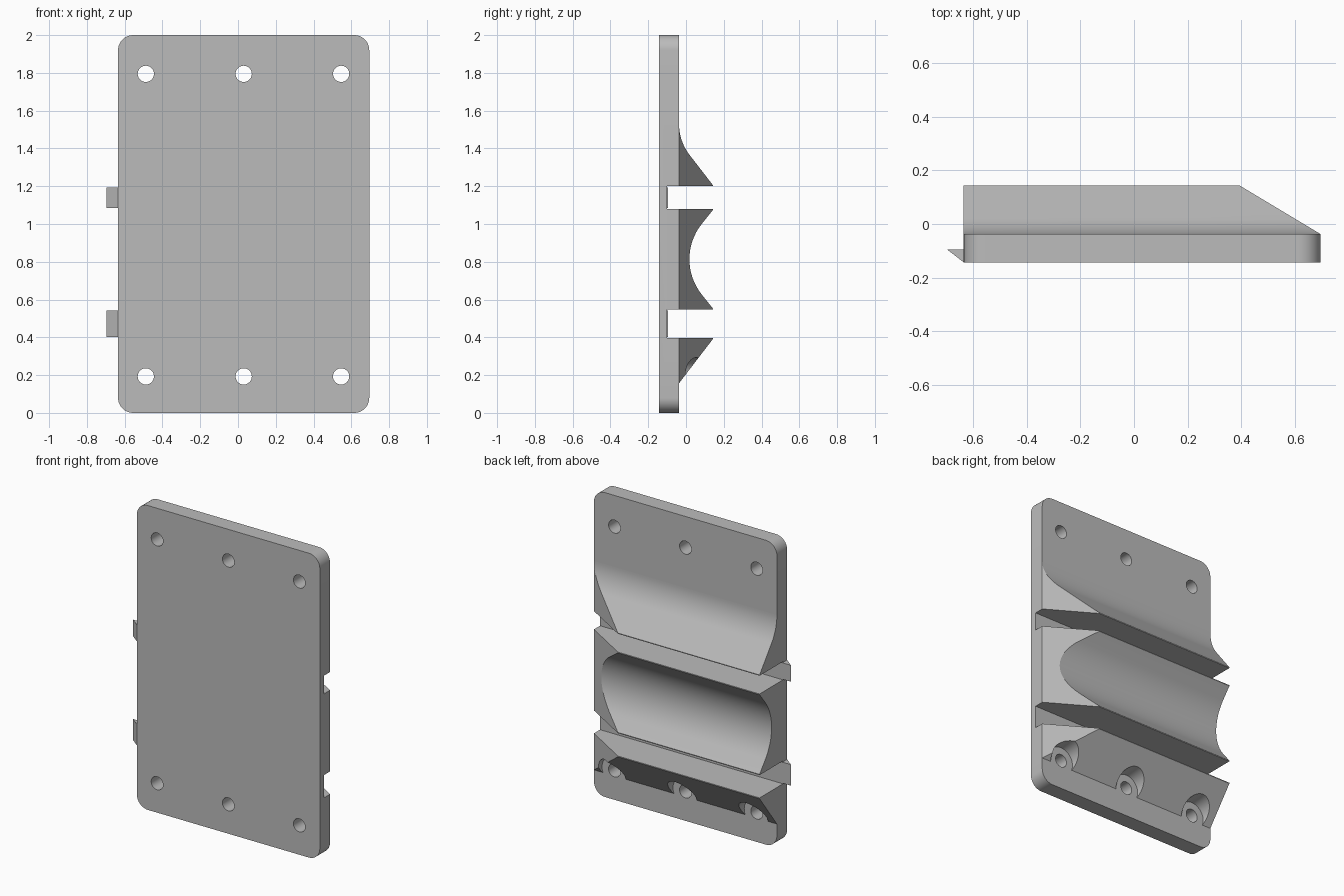
import bpy, bmesh, math
from mathutils import Matrix, Vector

if "Cube" in bpy.data.objects:
    bpy.data.objects.remove(bpy.data.objects["Cube"], do_unlink=True)

LEFT, RIGHT = -0.635, 0.695          # plate ends along x
FRONT, FACE, TIP = -0.143, -0.037, 0.143   # plate front, plate back, rail tips
FLOOR = -0.10                        # slot floor
SLOTS = [(0.397, 0.547), (1.08, 1.2)]
HOLE_X, HOLE_Z = (-0.488, 0.03, 0.546), (0.193, 1.795)

grey = bpy.data.materials.new("plain grey")
grey.use_nodes = True
grey.diffuse_color = (0.5, 0.5, 0.5, 1)
grey.node_tree.nodes["Principled BSDF"].inputs["Base Color"].default_value = (0.5, 0.5, 0.5, 1)


def prism(name, points, direction):
    """Extrude a closed 3D outline along a vector."""
    bm = bmesh.new()
    face = bm.faces.new([bm.verts.new(p) for p in points])
    moved = bmesh.ops.extrude_face_region(bm, geom=[face])["geom"]
    verts = [g for g in moved if isinstance(g, bmesh.types.BMVert)]
    bmesh.ops.translate(bm, verts=verts, vec=Vector(direction))
    return finish(name, bm)


def finish(name, bm):
    bmesh.ops.recalc_face_normals(bm, faces=bm.faces)
    mesh = bpy.data.meshes.new(name)
    bm.to_mesh(mesh)
    bm.free()
    mesh.materials.append(grey)
    obj = bpy.data.objects.new(name, mesh)
    bpy.context.collection.objects.link(obj)
    return obj


def cylinder(name, x, z, r_front, r_back, y0, y1):
    bm = bmesh.new()
    turn = Matrix.Translation((x, (y0 + y1) / 2, z)) @ Matrix.Rotation(-math.pi / 2, 4, "X")
    bmesh.ops.create_cone(bm, cap_ends=True, segments=40, radius1=r_front,
                          radius2=r_back, depth=y1 - y0, matrix=turn)
    return finish(name, bm)


def box(name, lo, hi):
    outline = [(lo[0], lo[1], lo[2]), (hi[0], lo[1], lo[2]),
               (hi[0], hi[1], lo[2]), (lo[0], hi[1], lo[2])]
    return prism(name, outline, (0, 0, hi[2] - lo[2]))


def cut(obj, cutters):
    """Subtract the cutters, bake the result and discard them."""
    for c in cutters:
        mod = obj.modifiers.new("cut", "BOOLEAN")
        mod.operation, mod.solver, mod.object = "DIFFERENCE", "EXACT", c
    bpy.context.view_layer.update()
    evaluated = obj.evaluated_get(bpy.context.evaluated_depsgraph_get())
    mesh = bpy.data.meshes.new_from_object(evaluated)
    obj.modifiers.clear()
    obj.data = mesh
    for c in cutters:
        bpy.data.objects.remove(c, do_unlink=True)


def arc(y, z, radius, start, end, steps=16):
    """Concave curve whose deepest point is at (y, z)."""
    angles = [math.radians(start + (end - start) * i / steps) for i in range(steps + 1)]
    return [(y + radius * (1 - math.cos(a)), z + radius * math.sin(a)) for a in angles]


def rail(name, profile):
    """Extrude a (y, z) profile along x and slant its +x end."""
    obj = prism(name, [(LEFT, y, z) for y, z in profile], (RIGHT - LEFT, 0, 0))
    for v in obj.data.vertices:
        if v.co.x > 0:
            v.co.x = RIGHT - 0.3 * (v.co.y - FACE) / (TIP - FACE)
    return obj


# Backing plate with rounded corners
R = 0.08
outline = []
for cx, cz, first in [(RIGHT - R, 2 - R, 0), (LEFT + R, 2 - R, 90),
                      (LEFT + R, R, 180), (RIGHT - R, R, 270)]:
    for i in range(11):
        a = math.radians(first + 9 * i)
        outline.append((cx + R * math.cos(a), FRONT, cz + R * math.sin(a)))
plate = prism("backing_plate", outline, (0, FACE - FRONT, 0))

# Screw holes and slots through the plate
cutters = [cylinder("hole_cutter", x, z, 0.043, 0.043, -0.3, 0.3)
           for x in HOLE_X for z in HOLE_Z]
cutters += [box("slot_cutter", (-1, FLOOR, lo), (1, 0.3, hi)) for lo, hi in SLOTS]
cut(plate, cutters)

# Rails between the slots
(low0, low1), (up0, up1) = SLOTS
EDGE = 0.005
upper = rail("upper_rail", [(FACE, up1), (TIP, up1), (TIP, up1 + EDGE)]
             + arc(FACE, 1.53, 0.27, -38, 0))
middle = rail("middle_rail", [(FACE, up0), (FACE, low1), (TIP, low1), (TIP, low1 + EDGE)]
              + arc(0.018, (low1 + up0) / 2, 0.3, -38, 38)
              + [(TIP, up0 - EDGE), (TIP, up0)])
lower = rail("lower_rail", [(FACE, 0.157), (TIP, low0 - EDGE), (TIP, low0), (FACE, low0)])

# Screw head clearance in the lower rail
cut(lower, [cylinder("clearance_cutter", x, HOLE_Z[0], 0.088, 0.112, -0.06, 0.16)
            for x in HOLE_X])

# Wedge tabs at the slot ends
for name, (lo, hi) in zip(("lower_tab", "upper_tab"), SLOTS):
    wedge = [(LEFT, FRONT, lo + 0.006), (LEFT - 0.062, -0.095, lo + 0.006),
             (LEFT, -0.095, lo + 0.006)]
    prism(name, wedge, (0, 0, hi - lo - 0.012))

# Smooth the curved surfaces, keep the edges sharp
bpy.ops.object.select_all(action="DESELECT")
for obj in (plate, upper, middle, lower):
    obj.select_set(True)
    bpy.context.view_layer.objects.active = obj
bpy.ops.object.shade_smooth_by_angle(angle=math.radians(25))
